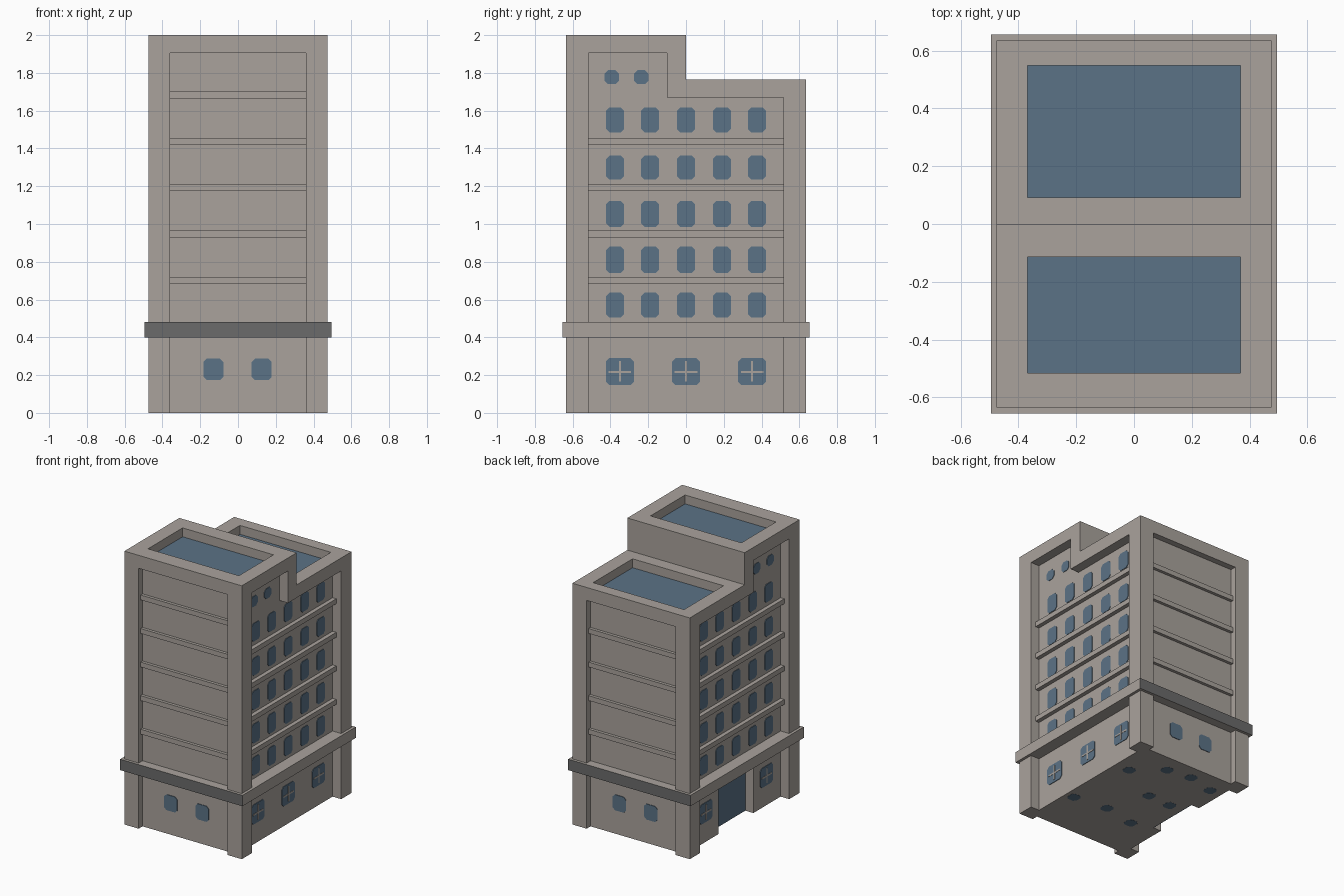
import bpy, bmesh

if "Cube" in bpy.data.objects:
    bpy.data.objects.remove(bpy.data.objects["Cube"])


def material(name, rgb):
    m = bpy.data.materials.new(name)
    m.diffuse_color = (*rgb, 1)
    m.use_nodes = True
    m.node_tree.nodes["Principled BSDF"].inputs["Base Color"].default_value = m.diffuse_color
    return m


WALL = material("warm grey wall", (0.40, 0.365, 0.335))
GLASS = material("blue glass", (0.105, 0.17, 0.24))
DARK = material("dark grey trim", (0.145, 0.145, 0.145))


def prisms(name, polys, axis, lo, hi, mat):
    """Extrude 2D outlines along an axis (the outlines use the other two axes in order)."""
    bm = bmesh.new()
    for poly in polys:
        def at(p, d):
            return {"x": (d, p[0], p[1]), "y": (p[0], d, p[1]), "z": (p[0], p[1], d)}[axis]
        face = bm.faces.new([bm.verts.new(at(p, lo)) for p in poly])
        out = bmesh.ops.extrude_face_region(bm, geom=[face])
        delta = [b - a for a, b in zip(at((0, 0), lo), at((0, 0), hi))]
        verts = [g for g in out["geom"] if isinstance(g, bmesh.types.BMVert)]
        bmesh.ops.translate(bm, verts=verts, vec=delta)
    bmesh.ops.recalc_face_normals(bm, faces=bm.faces)
    me = bpy.data.meshes.new(name)
    bm.to_mesh(me)
    bm.free()
    me.materials.append(mat)
    ob = bpy.data.objects.new(name, me)
    bpy.context.collection.objects.link(ob)
    return ob


def rect(a0, a1, b0, b1):
    return [(a0, b0), (a1, b0), (a1, b1), (a0, b1)]


def pane(c, w, b0, b1, k=0.018):
    """Window outline with clipped corners."""
    l, r = c - w / 2, c + w / 2
    return [(l + k, b0), (r - k, b0), (r, b0 + k), (r, b1 - k),
            (r - k, b1), (l + k, b1), (l, b1 - k), (l, b0 + k)]


def cut(target, cutter):
    mod = target.modifiers.new("cut", "BOOLEAN")
    mod.operation, mod.solver, mod.object = "DIFFERENCE", "EXACT", cutter
    bpy.context.view_layer.objects.active = target
    bpy.ops.object.modifier_apply(modifier=mod.name)
    bpy.data.objects.remove(cutter)


HX, HY = 0.475, 0.635      # outer half sizes
WX, WY = 0.405, 0.59       # recessed wall planes

# Stepped tower body
body = prisms("tower_body", [[(-HY, 0), (HY, 0), (HY, 1.765), (0, 1.765), (0, 2), (-HY, 2)]],
              "x", -HX, HX, WALL)

# Recessed wall panels between the corner pillars
side_panel = [(-0.515, -0.1), (0.515, -0.1), (0.515, 1.67), (-0.1, 1.67), (-0.1, 1.905), (-0.515, 1.905)]
for s in (1, -1):
    cut(body, prisms("cutter", [side_panel], "x", s * WX, s * 0.6, WALL))
cut(body, prisms("cutter", [rect(-0.36, 0.36, -0.1, 1.905)], "y", -0.8, -WY, WALL))
cut(body, prisms("cutter", [rect(-0.36, 0.36, -0.1, 1.67)], "y", WY, 0.8, WALL))

# Sunken roofs and the doorway on the left side
ROOFS = [("front", -0.515, -0.115, 1.93), ("back", 0.092, 0.548, 1.695)]
for name, y0, y1, z in ROOFS:
    cut(body, prisms("cutter", [rect(-0.368, 0.368, y0, y1)], "z", z, 2.2, WALL))
    prisms(name + "_roof_glass", [rect(-0.368, 0.368, y0, y1)], "z", z - 0.002, z + 0.005, GLASS)
cut(body, prisms("cutter", [rect(-0.2, 0.2, -0.1, 0.42)], "x", -0.6, -0.335, WALL))
prisms("door_glass", [rect(-0.2, 0.2, 0, 0.42)], "x", -0.34, -0.334, GLASS)

# Ledge above the ground floor, dark on its front and back faces
ledge = prisms("ledge", [rect(-0.495, 0.495, -0.655, 0.655)], "z", 0.40, 0.48, WALL)
ledge.data.materials.append(DARK)
for f in ledge.data.polygons:
    f.material_index = int(abs(f.normal.y) > 0.5)

# Floor bands
LEVELS = [0.683 + 0.2455 * i for i in range(5)]
for s, side in ((1, "right"), (-1, "left")):
    prisms(side + "_bands", [rect(-0.515, 0.515, z, z + 0.036) for z in LEVELS[:4]],
           "x", s * (WX - 0.01), s * (WX + 0.03), WALL)
prisms("front_bands", [rect(-0.36, 0.36, z, z + 0.036) for z in LEVELS], "y", -WY - 0.022, -WY + 0.01, WALL)
prisms("back_bands", [rect(-0.36, 0.36, z, z + 0.036) for z in LEVELS[:4]], "y", WY - 0.01, WY + 0.022, WALL)

# Side windows, small attic windows and wide ground floor windows
COLS = (-0.375, -0.19, 0, 0.19, 0.375)
ROWS = ((0.505, 0.637), (0.74, 0.88), (0.985, 1.122), (1.235, 1.362), (1.485, 1.617))
for s, side in ((1, "right"), (-1, "left")):
    panes = [pane(c, 0.096, b, t) for c in COLS for b, t in ROWS]
    panes += [pane(c, 0.076, 1.74, 1.815) for c in (-0.393, -0.237)]
    ground = (-0.35, 0, 0.35) if s > 0 else (-0.35, 0.35)
    panes += [pane(c, 0.148, 0.147, 0.29) for c in ground]
    prisms(side + "_windows", panes, "x", s * (WX - 0.002), s * (WX + 0.004), GLASS)
    bars = [rect(c - 0.06, c + 0.06, 0.211, 0.223) for c in ground]
    prisms(side + "_window_bars", bars, "x", s * (WX - 0.002), s * (WX + 0.006), WALL)
    posts = [rect(c - 0.006, c + 0.006, 0.165, 0.275) for c in ground]
    prisms(side + "_window_posts", posts, "x", s * (WX - 0.002), s * (WX + 0.007), WALL)

# Ground floor windows on the front and back
for s, side in ((-1, "front"), (1, "back")):
    prisms(side + "_windows", [pane(c, 0.107, 0.173, 0.287) for c in (-0.13, 0.125)],
           "y", s * (WY - 0.002), s * (WY + 0.004), GLASS)

# Blue patches on the underside
spots = [(0.07, -0.2), (-0.18, -0.25), (-0.04, 0.11), (-0.23, 0.10), (0.09, 0.455),
         (-0.10, 0.48), (-0.31, 0.43), (0.335, -0.23), (0.285, 0.29)]
prisms("underside_patches", [pane(x, 0.08, y - 0.04, y + 0.04) for x, y in spots],
       "z", -0.001, 0.003, GLASS)
